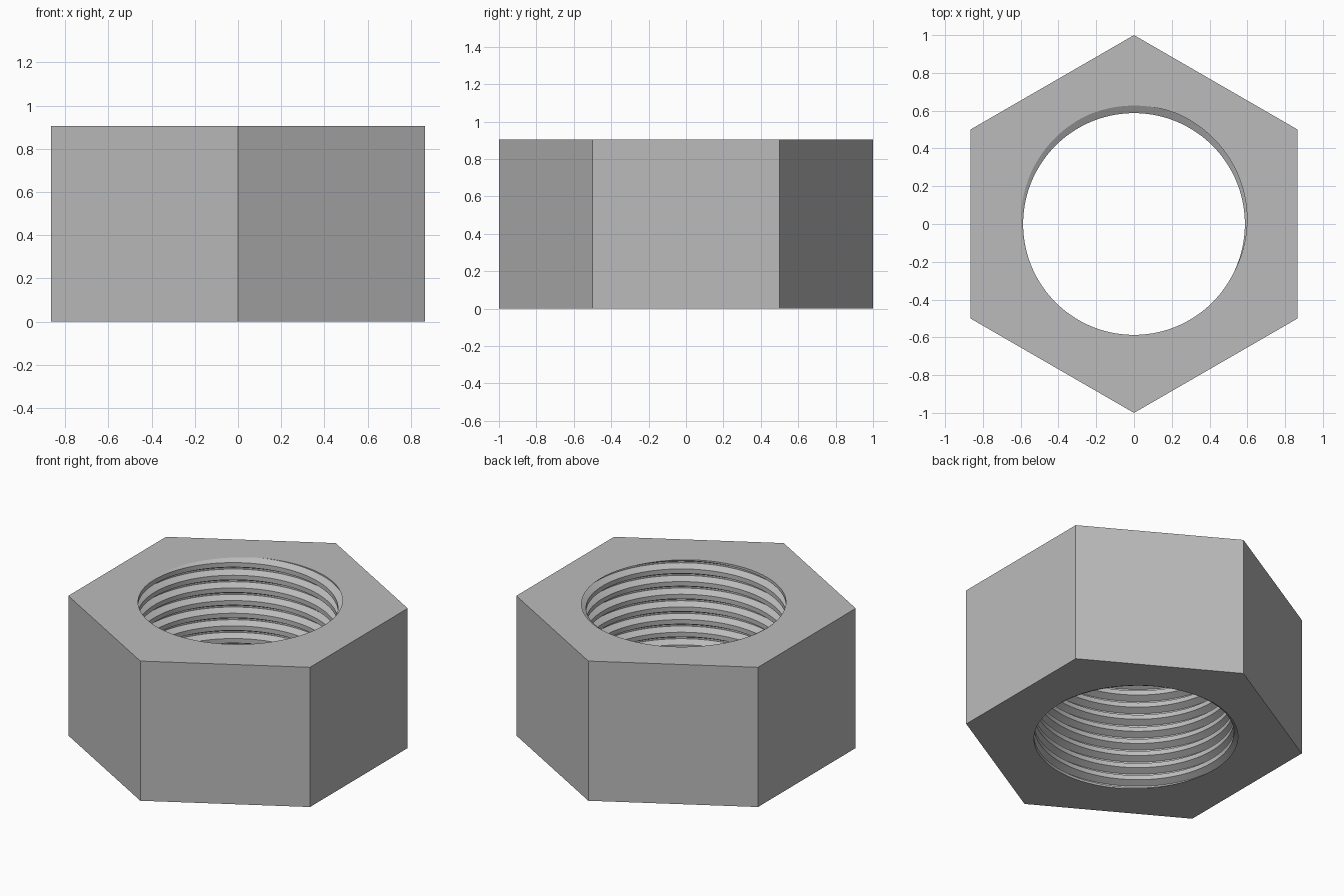
import bpy, bmesh
from math import cos, sin, pi, radians, floor

if "Cube" in bpy.data.objects:
    bpy.data.objects.remove(bpy.data.objects["Cube"])

HEIGHT, PITCH, SIDES = 0.905, 0.082, 144
MINOR, MAJOR = 0.587, 0.627
# Thread profile over one pitch: fraction of pitch, radius
PROFILE = [(0.0, MAJOR), (0.06, MAJOR), (0.32, MINOR), (0.68, MINOR), (0.94, MAJOR)]

steel = bpy.data.materials.new("grey steel")
steel.use_nodes = True
colour = (0.5, 0.5, 0.5, 1)
steel.diffuse_color = colour
steel.node_tree.nodes["Principled BSDF"].inputs["Base Color"].default_value = colour


def thread_radius(phase):
    phase -= floor(phase)
    points = PROFILE + [(1.0, MAJOR)]
    for (a, ra), (b, rb) in zip(points, points[1:]):
        if phase <= b:
            return ra + (rb - ra) * (phase - a) / (b - a)


def hex_radius(angle):
    # Corners at the front and back
    return cos(pi / 6) / cos((angle + pi / 6 - pi / 6) % (pi / 3) - (pi / 3 if angle % (pi / 3) > pi / 6 else 0))


def column(bm, i):
    """One vertical slice: outer wall, then the helical bore from bottom to top."""
    angle = 2 * pi * i / SIDES
    turn = (angle - pi / 2) / (2 * pi)

    def vert(r, z):
        return bm.verts.new((r * cos(angle), r * sin(angle), z))

    outer = hex_radius(angle)
    verts = [vert(outer, HEIGHT), vert(outer, 0)]
    verts.append(vert(thread_radius(-HEIGHT / PITCH - turn), 0))
    for k in range(-int(HEIGHT / PITCH) - 3, 3):
        for part, r in PROFILE:
            z = HEIGHT + PITCH * (k + part + turn)
            if z <= 0 or z >= HEIGHT:
                z = min(max(z, 0), HEIGHT)
                r = thread_radius((z - HEIGHT) / PITCH - turn)
            verts.append(vert(r, z))
    verts.append(vert(thread_radius(-turn), HEIGHT))
    return verts


# Nut body with threaded bore
bm = bmesh.new()
columns = [column(bm, i) for i in range(SIDES + 1)]
for a, b in zip(columns, columns[1:]):
    for j in range(len(a)):
        n = (j + 1) % len(a)
        bm.faces.new((a[j], a[n], b[n], b[j]))
bmesh.ops.remove_doubles(bm, verts=bm.verts, dist=0.00005)
bmesh.ops.recalc_face_normals(bm, faces=bm.faces)
mesh = bpy.data.meshes.new("threaded_nut")
bm.to_mesh(mesh)
bm.free()
mesh.materials.append(steel)
nut = bpy.data.objects.new("threaded_nut", mesh)
bpy.context.collection.objects.link(nut)
nut.select_set(True)
bpy.context.view_layer.objects.active = nut
bpy.ops.object.shade_smooth_by_angle(angle=radians(20))
